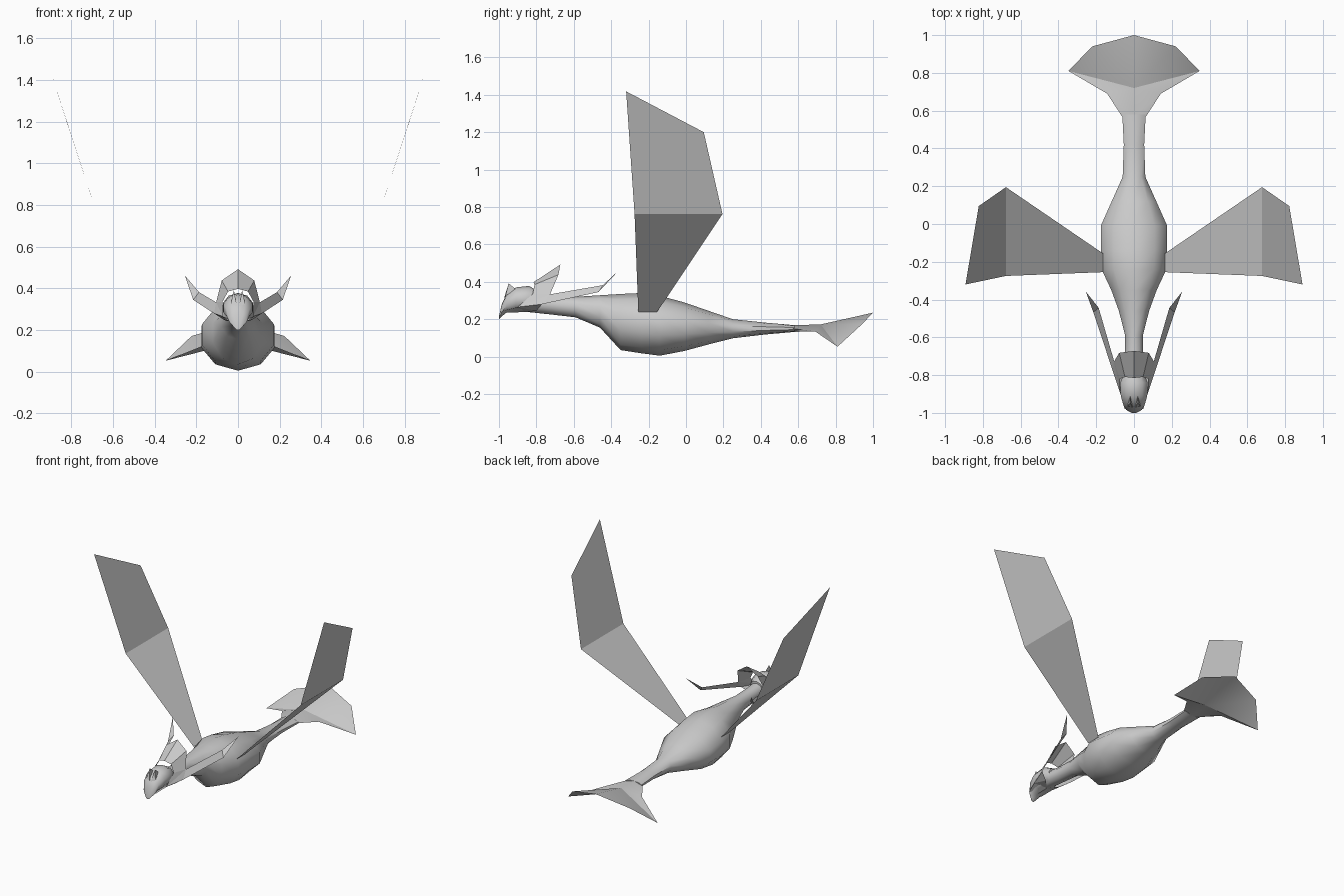
import bpy, bmesh, math

old = bpy.data.objects.get("Cube")
if old:
    bpy.data.objects.remove(old, do_unlink=True)

grey = bpy.data.materials.new("plain grey")
grey.use_nodes = True
grey.diffuse_color = (0.6, 0.6, 0.6, 1)
grey.node_tree.nodes["Principled BSDF"].inputs["Base Color"].default_value = (0.6, 0.6, 0.6, 1)


def make(name, verts, faces, mirror=False, smooth=None, closed=False):
    me = bpy.data.meshes.new(name)
    me.from_pydata(verts, [], faces)
    me.materials.append(grey)
    if closed:
        bm = bmesh.new()
        bm.from_mesh(me)
        bmesh.ops.recalc_face_normals(bm, faces=bm.faces)
        bm.to_mesh(me)
        bm.free()
    ob = bpy.data.objects.new(name, me)
    bpy.context.collection.objects.link(ob)
    if mirror:
        mod = ob.modifiers.new("Mirror", 'MIRROR')
        mod.merge_threshold = 0.0005
    if smooth:
        bpy.ops.object.select_all(action='DESELECT')
        ob.select_set(True)
        bpy.context.view_layer.objects.active = ob
        bpy.ops.object.shade_smooth_by_angle(angle=math.radians(smooth))
    return ob


def loft(name, rings, sides=10, smooth=45):
    """Rings are (y, bottom z, top z, half width)."""
    verts, faces = [], []
    for y, lo, hi, w in rings:
        for i in range(sides):
            a = 2 * math.pi * i / sides
            verts.append((w / 0.951 * math.sin(a), y, (lo + hi) / 2 + (hi - lo) / 2 * math.cos(a)))
    for r in range(len(rings) - 1):
        for i in range(sides):
            j = (i + 1) % sides
            faces.append((r * sides + i, r * sides + j, (r + 1) * sides + j, (r + 1) * sides + i))
    faces.append(tuple(range(sides)))
    faces.append(tuple(range((len(rings) - 1) * sides, len(rings) * sides)))
    return make(name, verts, faces, smooth=smooth, closed=True)


# Neck, torso and tail stem
loft("body", [
    (-0.86, 0.24, 0.34, 0.050),
    (-0.72, 0.225, 0.325, 0.047),
    (-0.59, 0.210, 0.320, 0.047),
    (-0.46, 0.155, 0.328, 0.080),
    (-0.35, 0.035, 0.335, 0.120),
    (-0.24, 0.018, 0.340, 0.172),
    (-0.14, 0.005, 0.325, 0.176),
    (-0.01, 0.030, 0.290, 0.176),
    (0.12, 0.065, 0.245, 0.118),
    (0.25, 0.098, 0.200, 0.060),
    (0.42, 0.118, 0.182, 0.054),
    (0.58, 0.132, 0.168, 0.062),
])

# Head with a downturned snout
loft("head", [
    (-1.0, 0.200, 0.215, 0.012),
    (-0.985, 0.215, 0.280, 0.040),
    (-0.96, 0.235, 0.335, 0.056),
    (-0.91, 0.240, 0.370, 0.070),
    (-0.84, 0.240, 0.378, 0.072),
    (-0.78, 0.238, 0.345, 0.050),
])

# Pair of small brow points
make("brow_point",
     [(0.005, -0.972, 0.315), (0.035, -0.965, 0.325), (0.02, -0.91, 0.36), (0.02, -0.948, 0.392)],
     [(0, 1, 3), (1, 2, 3), (2, 0, 3), (0, 2, 1)], mirror=True, closed=True)

# Flared frill wrapping the back of the head
make("frill", [
    (0, -0.815, 0.398), (0.048, -0.81, 0.385), (0.075, -0.82, 0.335), (0.072, -0.90, 0.265),
    (0, -0.672, 0.492), (0.078, -0.682, 0.438), (0.105, -0.727, 0.333)],
    [(0, 1, 5, 4), (1, 2, 6, 5), (2, 3, 6)], mirror=True)

# Swept-back horn blades
make("horn_blade", [
    (0.072, -0.90, 0.265), (0.105, -0.727, 0.333), (0.187, -0.444, 0.382),
    (0.255, -0.358, 0.462), (0.215, -0.468, 0.345), (0.115, -0.77, 0.280)],
    [(0, 5, 1), (1, 5, 4, 2), (2, 4, 3)], mirror=True)

# Cheek and chin plates along the jaw
make("cheek_plate", [
    (0.072, -0.90, 0.265), (0.05, -0.978, 0.245), (0.0, -0.99, 0.235),
    (0.0, -0.86, 0.238), (0.06, -0.80, 0.245), (0.115, -0.77, 0.280)],
    [(0, 1, 2, 3), (0, 3, 4), (0, 4, 5)], mirror=True)

# Two-panel flat wings
make("wing", [
    (0.165, -0.255, 0.238), (0.165, -0.155, 0.238),
    (0.678, 0.195, 0.762), (0.678, -0.275, 0.762),
    (0.822, 0.095, 1.200), (0.892, -0.320, 1.418)],
    [(0, 3, 2, 1), (3, 5, 4, 2)], mirror=True)

# Drooping tail fan: upper skin, then lower skin sharing the rim
make("tail_fan", [
    (0, 0.57, 0.168), (0, 0.72, 0.172), (0, 1.0, 0.235),
    (0.064, 0.57, 0.150), (0.142, 0.69, 0.135), (0.347, 0.81, 0.053), (0.222, 0.94, 0.172),
    (0, 0.57, 0.132), (0, 0.72, 0.142)],
    [(0, 3, 4, 1), (1, 4, 5), (1, 5, 6), (1, 6, 2),
     (7, 8, 4, 3), (8, 5, 4), (8, 6, 5), (8, 2, 6)], mirror=True, smooth=25)
